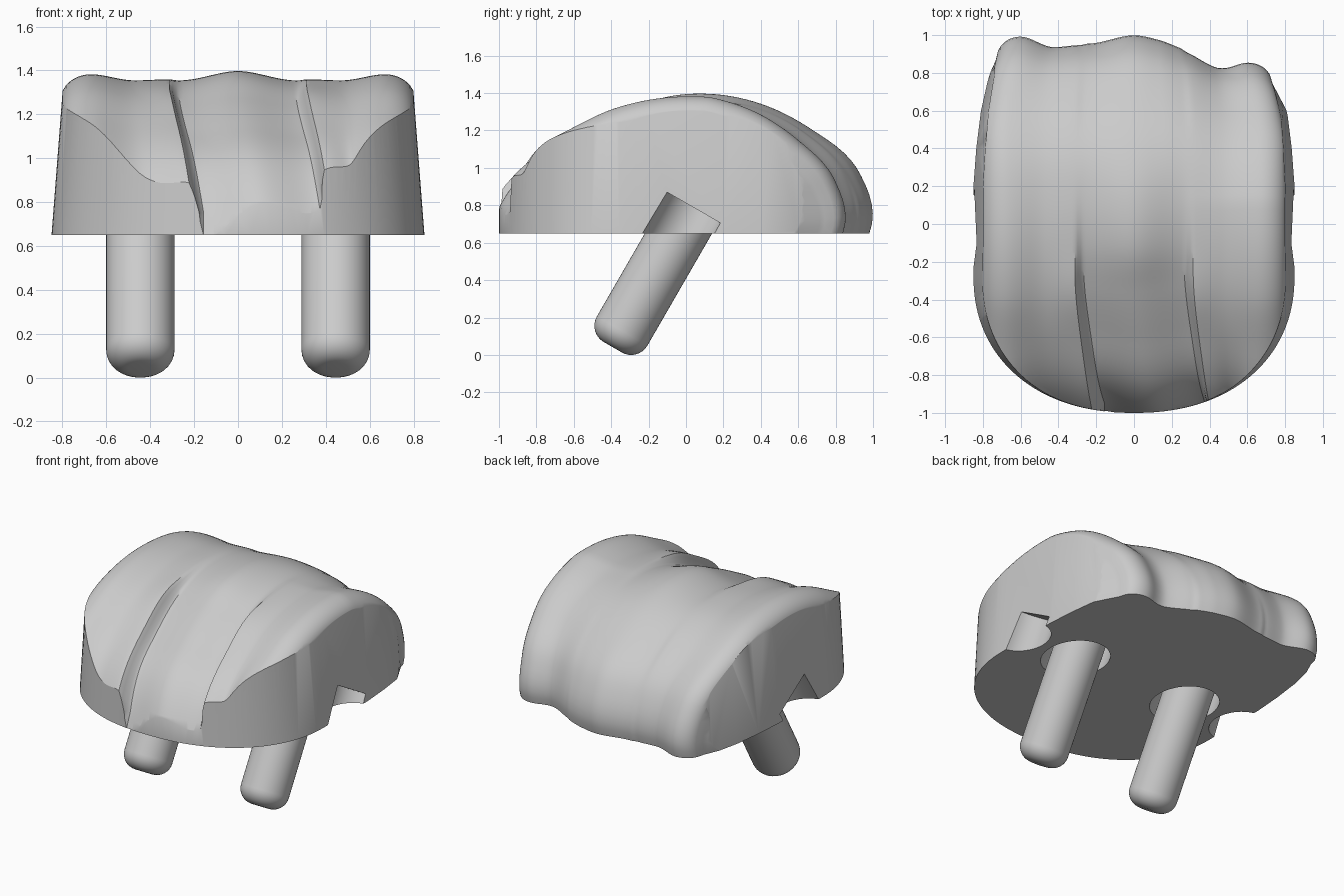
import bpy, bmesh
from math import sin, cos, pi, radians, sqrt

if "Cube" in bpy.data.objects:
    bpy.data.objects.remove(bpy.data.objects["Cube"])

BASE = 0.65
TILT = radians(30)
# Radial profiles around the x axis, one value each 20 degrees from below the back to the front
STATIONS = [
    (0.00, [.7, .98, .98, .87, .8, .757, .735, .72, .78, .93, 1.06]),      # central track
    (0.27, [.7, .94, .94, .85, .78, .715, .68, .675, .73, .87, .99]),      # groove
    (0.315, [.7, .93, .94, .855, .78, .72, .705, .745, .81, .96, 1.12]),   # lip
    (0.47, [.7, .92, .93, .85, .775, .715, .70, .73, .80, .93, 1.06]),     # valley
    (0.67, [.7, .975, .97, .865, .79, .74, .735, .77, .845, 1.02, 1.2]),   # outer ridge
]


def clamp(v):
    return max(0.0, min(1.0, v))


def smooth(v):
    v = clamp(v)
    return v * v * (3 - 2 * v)


def along(table, deg):
    """Catmull-Rom value of a profile at an angle."""
    f = deg / 20 + 1
    i = min(int(f), len(table) - 2)
    t = f - i
    p1, p2 = table[i], table[i + 1]
    p0 = table[i - 1]
    p3 = table[i + 2] if i + 2 < len(table) else 2 * p2 - p1
    return p1 + 0.5 * t * (p2 - p0 + t * (2*p0 - 5*p1 + 4*p2 - p3 + t * (3*(p1 - p2) + p3 - p0)))


def radius(x, deg):
    a = abs(x)
    r = along(STATIONS[-1][1], deg)
    for (xa, ta), (xb, tb) in zip(STATIONS, STATIONS[1:]):
        if xa <= a <= xb:
            w = smooth((a - xa) / (xb - xa))
            r = along(ta, deg) * (1 - w) + along(tb, deg) * w
            break
    # rounded outer shoulder
    u = (a - 0.67) / 0.14
    if u > 0:
        r -= 0.12 * (1 - sqrt(1 - min(u, 1) ** 2)) + max(0, a - 0.81) * 2
    # shorter rear lobe on the left
    if deg < 80:
        r *= 1 - 0.14 * smooth((x - 0.15) / 0.45) * cos(radians(deg * 90 / 80))
    return r


def surface_point(x, deg):
    r = radius(x, deg)
    lean = 0.11 * clamp((deg - 112) / 62) ** 1.5 * smooth((0.62 - abs(x)) / 0.28)
    narrow = 1 - 0.1 * smooth((55 - deg) / 50)
    return (x * narrow + lean, r * cos(radians(deg)), BASE + r * sin(radians(deg)))


def mesh_object(name, bm):
    bmesh.ops.recalc_face_normals(bm, faces=bm.faces)
    mesh = bpy.data.meshes.new(name)
    bm.to_mesh(mesh)
    bm.free()
    obj = bpy.data.objects.new(name, mesh)
    bpy.context.collection.objects.link(obj)
    return obj


def loft(name, loops):
    """Closed solid through a row of matching loops."""
    bm = bmesh.new()
    rings = [[bm.verts.new(p) for p in loop] for loop in loops]
    n = len(rings[0])
    for a, b in zip(rings, rings[1:]):
        for i in range(n):
            j = (i + 1) % n
            bm.faces.new((a[i], a[j], b[j], b[i]))
    bm.faces.new(rings[0])
    bm.faces.new(rings[-1])
    return mesh_object(name, bm)


def rod(name, x, r, start, end, bevel=0.0):
    """Tilted cylinder; start and end run along its axis from the underside."""
    bm = bmesh.new()
    bmesh.ops.create_cone(bm, cap_ends=True, segments=48, radius1=r, radius2=r, depth=end - start)
    if bevel:
        rim = [e for e in bm.edges if all(v.co.z < 0 for v in e.verts)]
        bmesh.ops.bevel(bm, geom=rim, offset=bevel, segments=8, profile=0.5, affect='EDGES')
    obj = mesh_object(name, bm)
    mid = (start + end) / 2
    obj.location = (x, -0.04 + mid * sin(TILT), BASE + mid * cos(TILT))
    obj.rotation_euler.x = -TILT
    return obj


def apply_boolean(obj, cutter, operation):
    mod = obj.modifiers.new("cut", 'BOOLEAN')
    mod.operation = operation
    mod.solver = 'EXACT'
    mod.object = cutter
    cutter.hide_render = True
    bpy.context.view_layer.objects.active = obj
    bpy.ops.object.modifier_apply(modifier=mod.name)
    bpy.data.objects.remove(cutter)


def finish(obj, angle):
    bpy.ops.object.select_all(action='DESELECT')
    obj.select_set(True)
    bpy.context.view_layer.objects.active = obj
    bpy.ops.object.shade_smooth_by_angle(angle=radians(angle))


# Sculpted bearing block: ribbed dome swept across x
COLS, ROWS = 120, 60
loops = []
for c in range(COLS + 1):
    x = -0.94 + 1.88 * c / COLS
    ring = [surface_point(x, 180 * k / ROWS) for k in range(ROWS + 1)]
    (xb, yb, _), (xf, yf, _) = ring[0], ring[-1]
    loops.append(ring + [(xf, yf, 0.5), (xb, yb - 0.05, 0.5)])
block = loft("bearing_block", loops)

# Trim to the tapered outline with its rounded front
outline = []
for k in range(65):
    t = pi * k / 64
    cx = cos(t)
    outline.append((0.85 * abs(cx) ** (2 / 2.2) * (1 if cx >= 0 else -1),
                    -0.27 - 0.73 * max(0, sin(t)) ** (2 / 2.2)))
side = [(0.85, 0.2), (0.835, 0.4), (0.81, 0.6), (0.765, 0.8), (0.72, 1.15)]
outline += [(-x, y) for x, y in side] + side[::-1]
trim = loft("outline_trim", [[(x * s, y, z) for x, y in outline]
                             for z, s in ((BASE, 1.0), (1.6, 0.914))])
apply_boolean(block, trim, 'INTERSECT')

# Peg sockets and side notches
for sx in (-1, 1):
    apply_boolean(block, rod("socket_cutter", sx * 0.445, 0.205, -0.4, 0.15), 'DIFFERENCE')
    apply_boolean(block, rod("notch_cutter", sx * 0.88, 0.17, -0.4, 0.16), 'DIFFERENCE')
finish(block, 32)

# Tilted pegs with rounded tips
for label, sx in (("right", -1), ("left", 1)):
    finish(rod(label + "_peg", sx * 0.445, 0.156, -0.703, 0.25, 0.1), 40)
